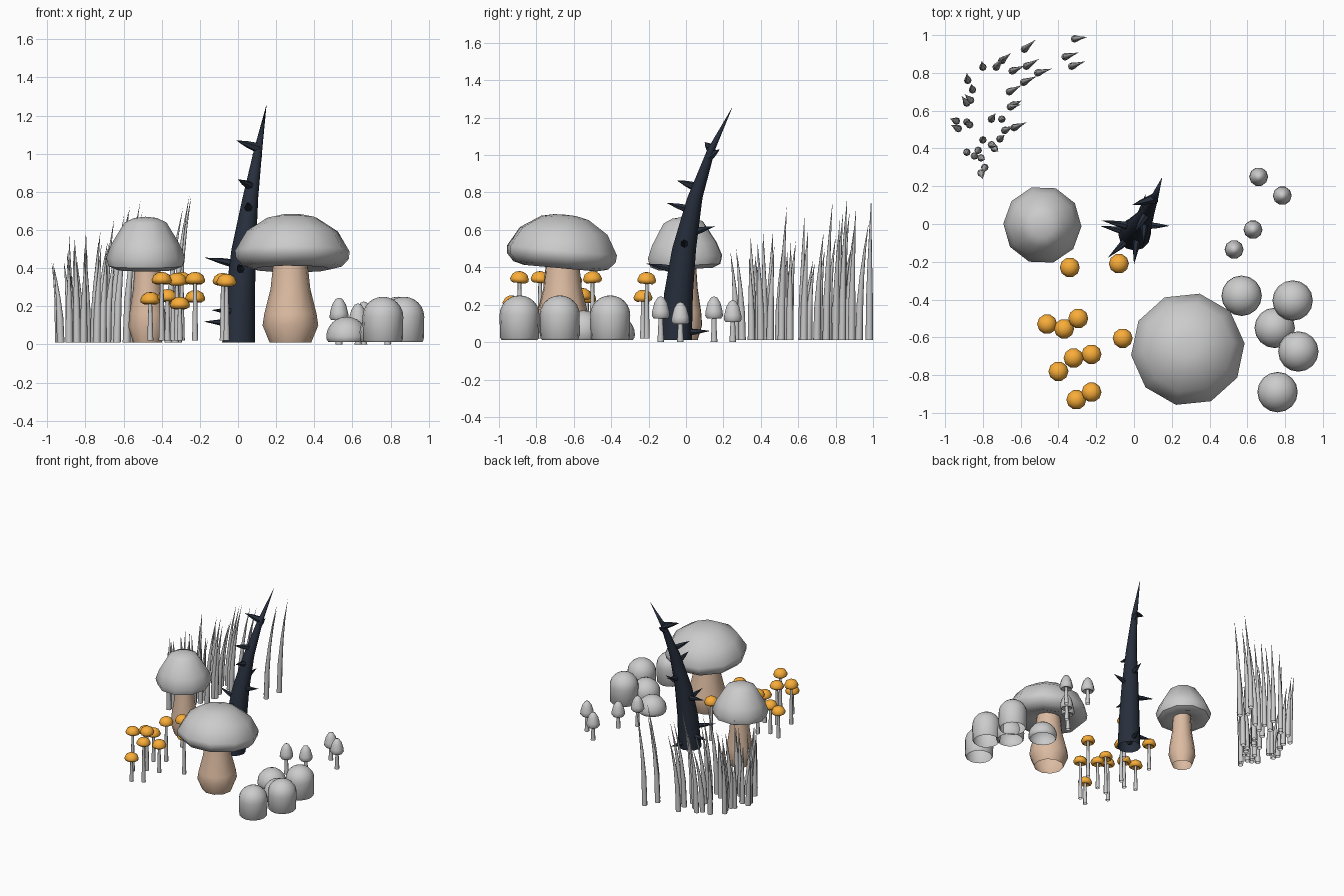
import bpy, bmesh, math, random
from mathutils import Vector, Matrix

if "Cube" in bpy.data.objects:
    bpy.data.objects.remove(bpy.data.objects["Cube"])

random.seed(4)


def material(name, color):
    m = bpy.data.materials.new(name)
    m.diffuse_color = (*color, 1)
    m.use_nodes = True
    m.node_tree.nodes["Principled BSDF"].inputs["Base Color"].default_value = m.diffuse_color
    return m


tan = material("tan_stem", (0.72, 0.5, 0.36))
orange = material("orange_cap", (0.95, 0.42, 0.04))
dark = material("dark_thorn", (0.02, 0.028, 0.045))


def loft(bm, rings, n, axis=(0, 0, 1), turn=0.0):
    """Skin circles (centre, radius) along a path; radius 0 makes a point."""
    q = Vector((0, 0, 1)).rotation_difference(Vector(axis))
    prev = None
    for c, r in rings:
        c = Vector(c)
        if r == 0:
            cur = [bm.verts.new(c)]
        else:
            cur = [bm.verts.new(c + q @ Vector((r * math.cos(a), r * math.sin(a), 0)))
                   for a in (turn + math.tau * i / n for i in range(n))]
        if prev:
            for i in range(n):
                j = (i + 1) % n
                if len(cur) == 1:
                    bm.faces.new((prev[i], prev[j], cur[0]))
                elif len(prev) == 1:
                    bm.faces.new((prev[0], cur[j], cur[i]))
                else:
                    bm.faces.new((prev[i], prev[j], cur[j], cur[i]))
        prev = cur


def finish(name, bm, mat=None, sharp=50):
    bmesh.ops.recalc_face_normals(bm, faces=bm.faces)
    me = bpy.data.meshes.new(name)
    bm.to_mesh(me)
    bm.free()
    for p in me.polygons:
        p.use_smooth = True
    me.set_sharp_from_angle(angle=math.radians(sharp))
    if mat:
        me.materials.append(mat)
    ob = bpy.data.objects.new(name, me)
    bpy.context.collection.objects.link(ob)
    return ob


def lathe(name, x, y, profile, n, mat=None, turn=0.0, tilt=0.0, pivot=0.0):
    """Profile of (radius, height), listed bottom to top, turned about a vertical axis."""
    bm = bmesh.new()
    loft(bm, [((0, 0, z), r) for r, z in profile], n, turn=math.radians(turn))
    p = Vector((0, 0, pivot))
    bmesh.ops.rotate(bm, verts=bm.verts, cent=p, matrix=Matrix.Rotation(tilt, 3, 'X'))
    ob = finish(name, bm, mat)
    ob.location = (x, y, 0)
    return ob


# Two large mushrooms
lathe("large_mushroom_stem", 0.275, -0.66,
      [(0.11, 0.01), (0.147, 0.10), (0.138, 0.16), (0.105, 0.29), (0.088, 0.45)], 10, tan, 6)
lathe("large_mushroom_cap", 0.285, -0.665,
      [(0.08, 0.43), (0.2, 0.395), (0.26, 0.41), (0.298, 0.45), (0.302, 0.49),
       (0.24, 0.595), (0.13, 0.665), (0.06, 0.68), (0, 0.682)], 10, None, 6, -0.09, 0.47)
lathe("medium_mushroom_stem", -0.475, -0.01,
      [(0.075, 0.01), (0.1, 0.09), (0.095, 0.16), (0.075, 0.29), (0.065, 0.44)], 10, tan, -2)
lathe("medium_mushroom_cap", -0.485, -0.005,
      [(0.06, 0.42), (0.15, 0.39), (0.195, 0.41), (0.207, 0.455), (0.18, 0.525),
       (0.11, 0.64), (0.06, 0.663), (0, 0.67)], 10, None, -2, 0.05, 0.45)

# Orange mushroom cluster: x, y, top height
orange_spots = [(-.46, -.53, .275), (-.40, -.78, .38), (-.37, -.555, .29), (-.305, -.93, .25),
                (-.225, -.89, .38), (-.225, -.69, .285), (-.32, -.71, .375), (-.295, -.5, .38),
                (-.06, -.605, .37), (-.08, -.21, .375), (-.34, -.23, .28)]
for x, y, h in orange_spots:
    lathe("orange_mushroom_stem", x, y, [(.016, .02), (.012, h * .5), (.009, h - .03)], 8)
    lathe("orange_mushroom_cap", x, y,
          [(.012, h - .05), (.035, h - .064), (.05, h - .055), (.053, h - .042),
           (.042, h - .017), (.022, h - .004), (0, h)], 10, orange, 0, random.uniform(-.12, .12), h - .04)

# Small grey bell mushrooms
for x, y, h in [(.66, .25, .225), (.785, .15, .245), (.63, -.03, .215), (.53, -.135, .245)]:
    lathe("bell_mushroom_stem", x, y, [(.018, 0), (.014, .07), (.01, h - .05)], 8)
    lathe("bell_mushroom_cap", x, y,
          [(.012, h - .105), (.04, h - .118), (.05, h - .105), (.048, h - .08),
           (.036, h - .035), (.018, h - .007), (0, h)], 10)

# Grey puffball domes: x, y, height
for x, y, h in [(.57, -.38, .145), (.745, -.55, .17), (.84, -.405, .25), (.87, -.675, .25), (.76, -.89, .25)]:
    wall = h - .105
    arc = [(.107 * math.cos(a), wall + .105 * math.sin(a)) for a in (math.pi / 2 * i / 6 for i in range(6))]
    lathe("puffball_dome", x, y, [(.095, .012), (.104, .022)] + arc + [(0, h)], 16)

# Leaning thorn stalk
stalk = [(.003, -.055, .01, .086), (.012, -.04, .26, .077), (.03, -.01, .5, .064), (.065, .047, .77, .041),
         (.107, .135, 1.03, .021), (.15, .25, 1.26, 0)]
bm = bmesh.new()
loft(bm, [((x, y, z), r) for x, y, z, r in stalk], 12)
finish("thorn_stalk", bm, dark)


def stalk_at(z):
    for a, b in zip(stalk, stalk[1:]):
        if z <= b[2]:
            return Vector(a[:3]).lerp(Vector(b[:3]), max(0, (z - a[2]) / (b[2] - a[2])))


# Spikes on the stalk, given by their tips
bm = bmesh.new()
for tip in [(-.01, .10, 1.07), (.12, .18, 1.03), (0, -.05, .865), (.05, -.105, .745), (.06, .157, .62),
            (.19, -.01, .55), (-.175, .02, .455), (0, -.215, .42), (-.14, -.18, .18),
            (-.18, -.01, .12), (.05, .13, .06)]:
    tip = Vector(tip)
    base = stalk_at(tip.z - (.04 if tip.z > .3 else .01))
    d = tip - base
    loft(bm, [(base, .027), (base + d * .55, .016), (tip, 0)], 6, d.normalized())
finish("thorn_spikes", bm, dark)

# Grass clump: base positions, leaning outward from the clump's inner corner
bases = [(-.80, .83), (-.73, .83), (-.70, .865), (-.58, .925), (-.645, .81), (-.57, .835), (-.51, .80),
         (-.585, .75), (-.66, .70), (-.88, .76), (-.855, .71), (-.885, .64), (-.865, .655), (-.94, .545),
         (-.885, .54), (-.87, .525), (-.93, .505), (-.755, .555), (-.70, .555), (-.655, .62), (-.64, .63),
         (-.685, .495), (-.635, .51), (-.71, .45), (-.80, .445), (-.755, .42), (-.74, .40), (-.885, .38),
         (-.825, .39), (-.845, .36), (-.81, .35), (-.79, .30), (-.81, .27), (-.365, .885), (-.33, .835), (-.315, .98)]
bm = bmesh.new()
for x, y in bases:
    h = min(.78, .43 + .58 * (x + .95) + random.uniform(-.06, .12))
    lean = Vector((.32 * (x + .82), .12 * (y - .42), 0))
    lean = lean + Vector((random.uniform(-.02, .02), random.uniform(-.02, .02), 0))
    lean = lean * min(1, .08 / max(lean.length, .001))
    lean.y = min(lean.y, .99 - y)
    loft(bm, [(Vector((x, y, .01 + t * (h - .01))) + lean * t * t, r)
              for t, r in ((0, .02), (.3, .018), (.55, .012), (.78, .006), (1, 0))], 8)
finish("grass_blades", bm)
